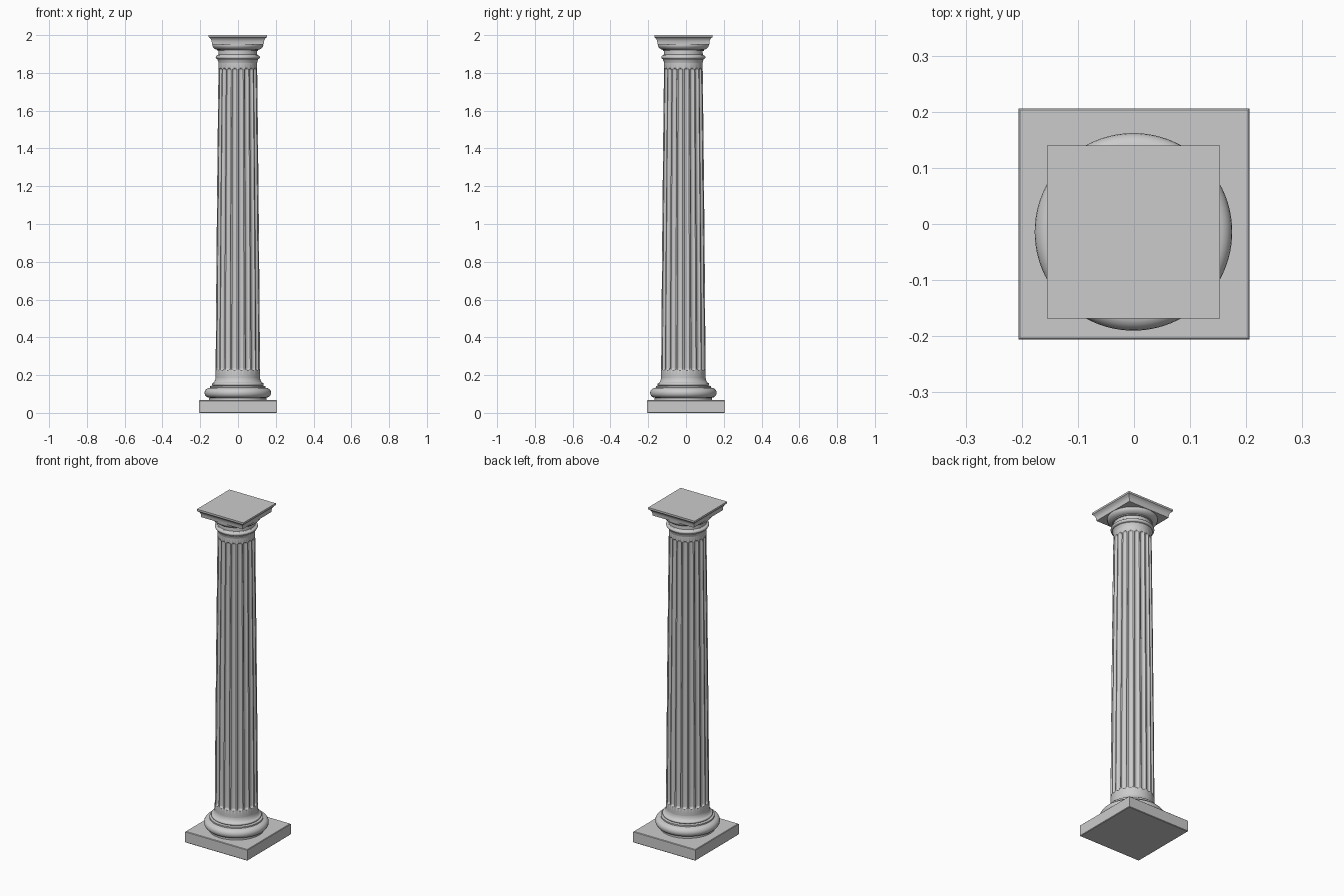
import bpy, bmesh
from math import sin, cos, pi, radians

if "Cube" in bpy.data.objects:
    bpy.data.objects.remove(bpy.data.objects["Cube"])

CX, CY = -0.001, -0.014        # column axis, slightly forward of the plinth
FLUTES, PER = 20, 10
SEG = FLUTES * PER


def finish(name, bm, angle=35):
    bmesh.ops.recalc_face_normals(bm, faces=bm.faces)
    me = bpy.data.meshes.new(name)
    bm.to_mesh(me)
    bm.free()
    ob = bpy.data.objects.new(name, me)
    bpy.context.collection.objects.link(ob)
    bpy.ops.object.select_all(action='DESELECT')
    ob.select_set(True)
    bpy.context.view_layer.objects.active = ob
    bpy.ops.object.shade_smooth_by_angle(angle=radians(angle))
    return ob


def loft(name, rings, angle=35):
    """Skin a stack of equal point rings and cap both ends."""
    bm = bmesh.new()
    vs = [[bm.verts.new(p) for p in ring] for ring in rings]
    n = len(vs[0])
    for a, b in zip(vs, vs[1:]):
        for i in range(n):
            j = (i + 1) % n
            bm.faces.new((a[i], a[j], b[j], b[i]))
    bm.faces.new(vs[0][::-1])
    bm.faces.new(vs[-1])
    return finish(name, bm, angle)


def lathe(name, profile, n=96):
    return loft(name, [[(CX + r * cos(2 * pi * i / n), CY + r * sin(2 * pi * i / n), z)
                        for i in range(n)] for r, z in profile])


def square(name, profile, cx, cy, angle=30):
    corners = ((-1, -1), (1, -1), (1, 1), (-1, 1))
    return loft(name, [[(cx + h * sx, cy + h * sy, z) for sx, sy in corners]
                       for h, z in profile], angle)


def bead(r, z, bulge, half, n=10):
    """Half-round moulding profile points."""
    return [(r + bulge * sin(pi * k / n), z - half * cos(pi * k / n)) for k in range(n + 1)]


# Square plinth with softened edges
square("plinth", [(0.203, 0), (0.206, 0.003), (0.206, 0.064), (0.203, 0.067)], 0, 0)

# Round base: fillet, large torus, stepped rings
lathe("base_moulding",
      [(0.152, 0.064), (0.152, 0.079)] + bead(0.150, 0.106, 0.026, 0.026)
      + [(0.146, 0.134), (0.146, 0.142), (0.134, 0.145)]
      + bead(0.131, 0.152, 0.006, 0.007, 6) + [(0.125, 0.163), (0.119, 0.178), (0.118, 0.185)])

# Tapered shaft with round-ended flutes
Z0, Z1, F0, F1 = 0.16, 1.865, 0.225, 1.825
DEPTH, END = 0.010, 0.014


def shaft_radius(z):
    t = (z - Z0) / (Z1 - Z0)
    return 0.118 - 0.011 * t - 0.005 * t * t


def flute(i, z):
    u = abs((i % PER) - PER / 2) / (PER / 2) / 0.8
    dz = max(F0 + END - z, z - (F1 - END), 0) / END
    return DEPTH * max(0, 1 - u * u - dz * dz) ** 0.5


ends = [k / 6 * END for k in range(7)]
levels = ([Z0, 0.20] + [F0 + e for e in ends]
          + [F0 + END + (F1 - F0 - 2 * END) * k / 16 for k in range(1, 16)]
          + [F1 - e for e in reversed(ends)] + [1.85, Z1])
loft("fluted_shaft",
     [[(CX + (shaft_radius(z) - flute(i, z)) * cos(2 * pi * i / SEG),
        CY + (shaft_radius(z) - flute(i, z)) * sin(2 * pi * i / SEG), z)
       for i in range(SEG)] for z in levels], 40)

# Capital: flare, astragal bead, neck and echinus
lathe("capital_moulding",
      [(0.101, 1.845), (0.104, 1.862), (0.108, 1.870)] + bead(0.107, 1.883, 0.010, 0.010)
      + [(0.103, 1.897), (0.102, 1.916), (0.108, 1.917), (0.108, 1.922), (0.118, 1.925),
         (0.127, 1.931), (0.133, 1.939), (0.135, 1.947), (0.133, 1.955)])

# Square abacus with curved moulding below its top slab
square("abacus",
       [(0.137, 1.950), (0.138, 1.963), (0.140, 1.972), (0.144, 1.980),
        (0.150, 1.986), (0.154, 1.989), (0.154, 2.0)], CX, CY)
